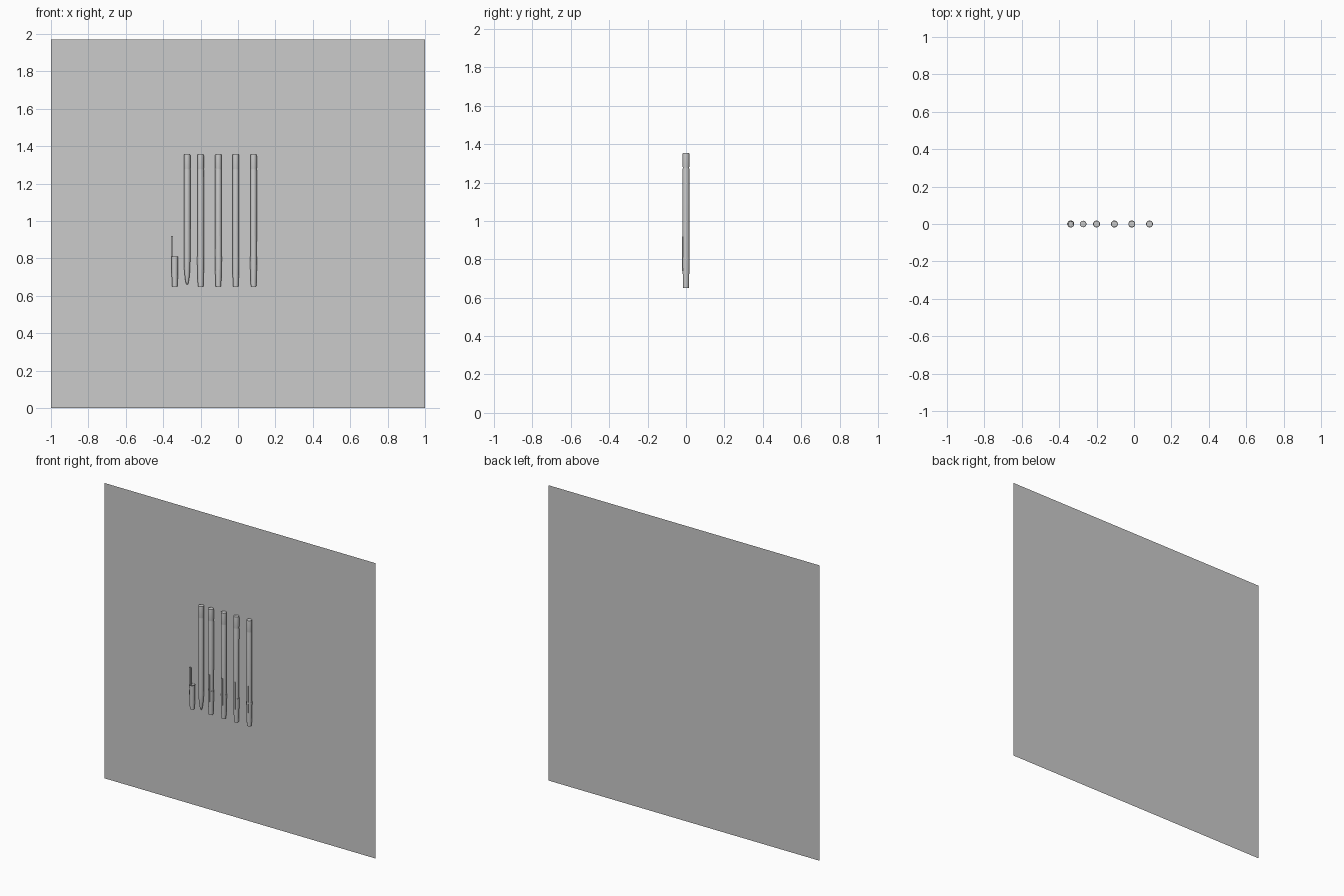
import bpy, bmesh, math

if "Cube" in bpy.data.objects:
    bpy.data.objects.remove(bpy.data.objects["Cube"])

SIDES = 24
Z0 = 0.65  # lower end of the pens


def finish(name, bm):
    bmesh.ops.recalc_face_normals(bm, faces=bm.faces)
    mesh = bpy.data.meshes.new(name)
    bm.to_mesh(mesh)
    bm.free()
    obj = bpy.data.objects.new(name, mesh)
    bpy.context.collection.objects.link(obj)
    bpy.context.view_layer.objects.active = obj
    for o in bpy.context.selected_objects:
        o.select_set(False)
    obj.select_set(True)
    bpy.ops.object.shade_smooth_by_angle(angle=math.radians(30))
    return obj


def lathe(name, x, profile):
    """Revolve (radius, z) points around a vertical axis at x, closing both ends."""
    bm = bmesh.new()
    rings = []
    for r, z in profile:
        rings.append([bm.verts.new((x + r * math.cos(i * math.tau / SIDES),
                                    r * math.sin(i * math.tau / SIDES), z))
                      for i in range(SIDES)])
    for a, b in zip(rings, rings[1:]):
        for i in range(SIDES):
            j = (i + 1) % SIDES
            bm.faces.new((a[i], a[j], b[j], b[i]))
    bm.faces.new(rings[0])
    bm.faces.new(rings[-1])
    return finish(name, bm)


def box(name, lo, hi):
    bm = bmesh.new()
    bmesh.ops.create_cube(bm, size=1)
    for v in bm.verts:
        v.co = [lo[k] + (v.co[k] + 0.5) * (hi[k] - lo[k]) for k in range(3)]
    return finish(name, bm)


def pen_cap(name, x):
    # tapered cap with hollow mouth
    lathe(name, x, [(0.0145, Z0), (0.0175, 0.74), (0.0185, 0.81), (0.0165, 0.81),
                    (0.0155, 0.74), (0.013, 0.67)])


def pen_body(name, x):
    # barrel with shallow groove under the end plug, rounded nib at the bottom
    lathe(name, x, [(0.002, 0.66), (0.006, 0.665), (0.010, 0.685), (0.013, 0.71),
                    (0.0155, 0.74), (0.0165, 0.765), (0.0172, 0.82), (0.0175, 1.27),
                    (0.0168, 1.275), (0.0168, 1.28), (0.0175, 1.285), (0.0175, 1.345),
                    (0.0165, 1.355)])


# backing sheet
bm = bmesh.new()
bm.faces.new([bm.verts.new(p) for p in ((-1, 0.02, 0), (1, 0.02, 0),
                                        (1, 0.02, 1.97), (-1, 0.02, 1.97))])
finish("backing_sheet", bm)

# capped pens with the clip facing forward
for n, x in enumerate((-0.20, -0.105, -0.012, 0.083)):
    pen_body(f"pen_body_{n}", x)
    pen_cap(f"pen_cap_{n}", x)
    box(f"pen_clip_{n}", (x - 0.005, -0.02, 0.74), (x + 0.005, -0.0155, 0.92))

# open pen and its loose cap, clip facing left
pen_body("open_pen_body", -0.272)
pen_cap("loose_cap", -0.338)
box("loose_cap_clip", (-0.357, -0.005, 0.74), (-0.348, 0.005, 0.92))
